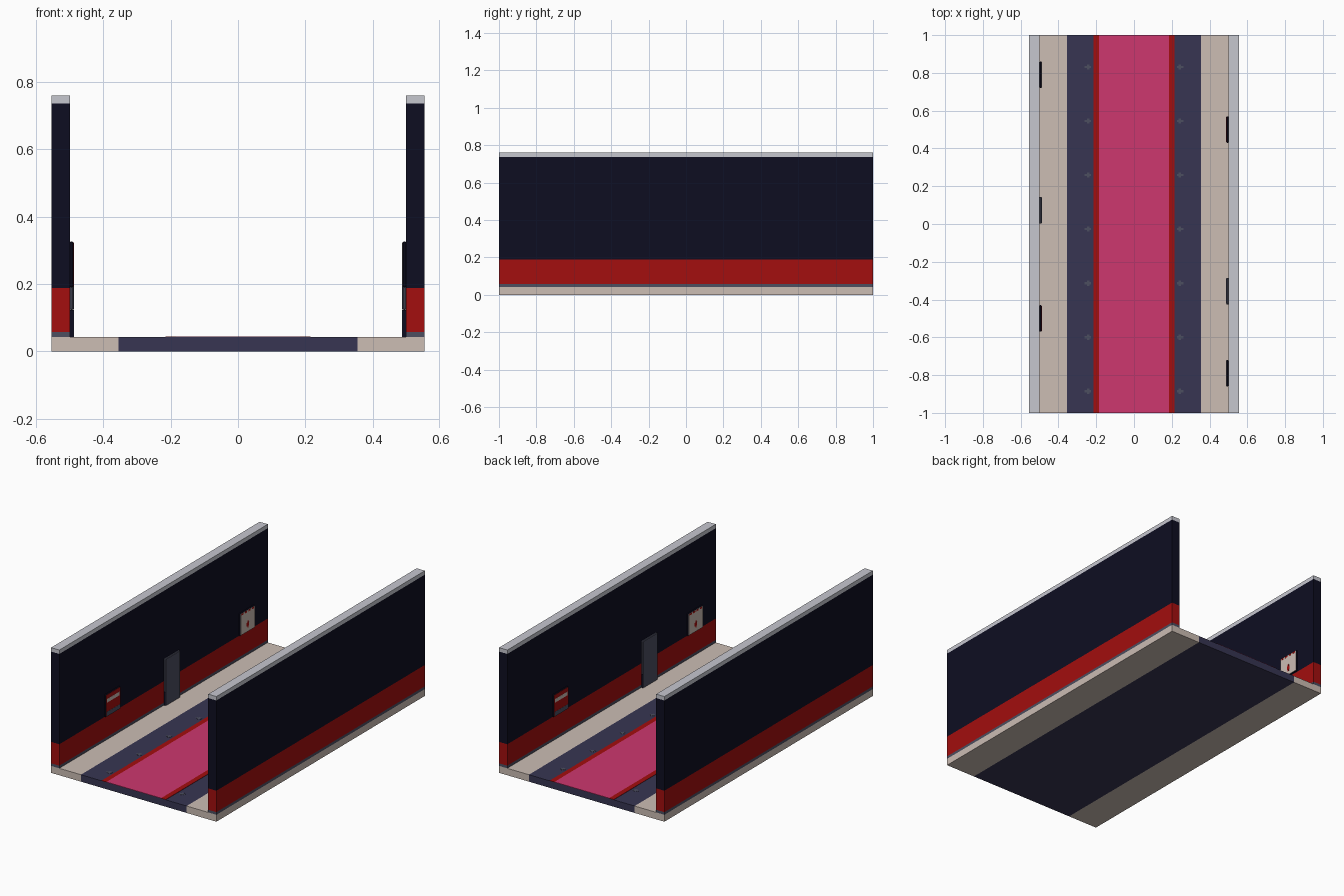
import bpy, bmesh

if "Cube" in bpy.data.objects:
    bpy.data.objects.remove(bpy.data.objects["Cube"])


def srgb(r, g, b):
    f = lambda c: c / 12.92 if c <= 0.04045 else ((c + 0.055) / 1.055) ** 2.4
    return (f(r / 255), f(g / 255), f(b / 255), 1.0)


def material(name, *rgb):
    m = bpy.data.materials.new(name)
    m.diffuse_color = srgb(*rgb)
    m.use_nodes = True
    m.node_tree.nodes["Principled BSDF"].inputs["Base Color"].default_value = m.diffuse_color
    return m


BEIGE = material("beige_stone", 204, 189, 180)
SLATE = material("slate_purple", 55, 53, 82)
RED = material("deep_red", 163, 14, 14)
PINK = material("magenta_carpet", 205, 55, 110)
NAVY = material("dark_navy", 13, 13, 33)
SILVER = material("silver_trim", 198, 199, 207)
GREY = material("panel_grey", 76, 78, 96)


def box(name, mat, x, y, z, bevel=0.0):
    """Box from (min, max) ranges on each axis."""
    bm = bmesh.new()
    bmesh.ops.create_cube(bm, size=1)
    for v in bm.verts:
        for i, (a, b) in enumerate((x, y, z)):
            v.co[i] = (a + b) / 2 + v.co[i] * abs(b - a)
    if bevel:
        bmesh.ops.bevel(bm, geom=bm.edges[:], offset=bevel, segments=1, affect='EDGES')
    me = bpy.data.meshes.new(name)
    bm.to_mesh(me)
    bm.free()
    me.materials.append(mat)
    ob = bpy.data.objects.new(name, me)
    bpy.context.collection.objects.link(ob)
    return ob


FULL = (-1, 1)
FLOOR = 0.042


def side_box(name, mat, s, x, y, z, bevel=0.0):
    """Box on the left (s=-1) or right (s=1) side."""
    return box(name, mat, tuple(sorted((s * x[0], s * x[1]))), y, z, bevel)


# Floor and carpet
box("floor_centre", SLATE, (-0.355, 0.355), FULL, (0, FLOOR))
box("carpet", PINK, (-0.184, 0.184), FULL, (FLOOR, FLOOR + 0.002))

for s, side in ((-1, "left"), (1, "right")):
    side_box(f"floor_edge_{side}", BEIGE, s, (0.355, 0.555), FULL, (0, FLOOR))
    side_box(f"carpet_border_{side}", RED, s, (0.184, 0.215), FULL, (FLOOR, FLOOR + 0.002))
    # Wall in stacked bands
    for part, mat, z in (("skirting", GREY, (FLOOR, 0.058)),
                         ("wall_lower", RED, (0.058, 0.188)),
                         ("wall_upper", NAVY, (0.188, 0.736)),
                         ("wall_cap", SILVER, (0.736, 0.76))):
        side_box(f"{part}_{side}", mat, s, (0.5, 0.555), FULL, z)
    # Small floor markers along the carpet
    for i in range(7):
        y = -0.885 + i * 0.286
        side_box(f"floor_marker_{side}_{i}", GREY, s, (0.228, 0.262),
                 (y - 0.006, y + 0.006), (FLOOR, FLOOR + 0.001))
        side_box(f"floor_marker_bar_{side}_{i}", GREY, s, (0.236, 0.25),
                 (y - 0.014, y + 0.014), (FLOOR, FLOOR + 0.001))


def notice(name, s, y, striped):
    """Wall notice: dark backing, coloured face and small printed marks."""
    a, b = y - 0.07, y + 0.07
    side_box(name + "_backing", NAVY, s, (0.489, 0.5), (a, b), (0.19, 0.326), 0.003)
    side_box(name + "_face", RED if striped else BEIGE, s, (0.4875, 0.489),
             (a + 0.003, b - 0.003), (0.193, 0.323))
    x = (0.4868, 0.4875)
    if striped:
        side_box(name + "_top_stripe", BEIGE, s, x, (a + 0.01, b - 0.01), (0.276, 0.298))
        side_box(name + "_bottom_stripe", GREY, s, x, (a + 0.003, b - 0.003), (0.193, 0.22))
    else:
        for i in range(4):
            c = a + 0.02 + i * 0.033
            side_box(f"{name}_dash_{i}", RED, s, x, (c - 0.01, c + 0.01), (0.312, 0.323))
        side_box(name + "_mark", RED, s, x, (y - 0.012, y + 0.012), (0.226, 0.248))
        side_box(name + "_mark_tip", RED, s, x, (y - 0.005, y + 0.005), (0.216, 0.26))


def tall_panel(name, s, y):
    """Tall grey wall panel with a dark foot."""
    a, b = y - 0.07, y + 0.07
    side_box(name + "_foot", NAVY, s, (0.489, 0.5), (a, b), (FLOOR, 0.123))
    side_box(name + "_body", GREY, s, (0.489, 0.5), (a, b), (0.123, 0.326), 0.003)
    side_box(name + "_face", GREY, s, (0.487, 0.489), (a + 0.003, b - 0.003), (FLOOR, 0.323))


# Panels on the inner wall faces
notice("left_striped_notice", -1, -0.5, True)
tall_panel("left_tall_panel", -1, 0.072)
notice("left_pale_notice", -1, 0.79, False)
notice("right_pale_notice", 1, -0.79, False)
tall_panel("right_tall_panel", 1, -0.355)
notice("right_striped_notice", 1, 0.5, True)
